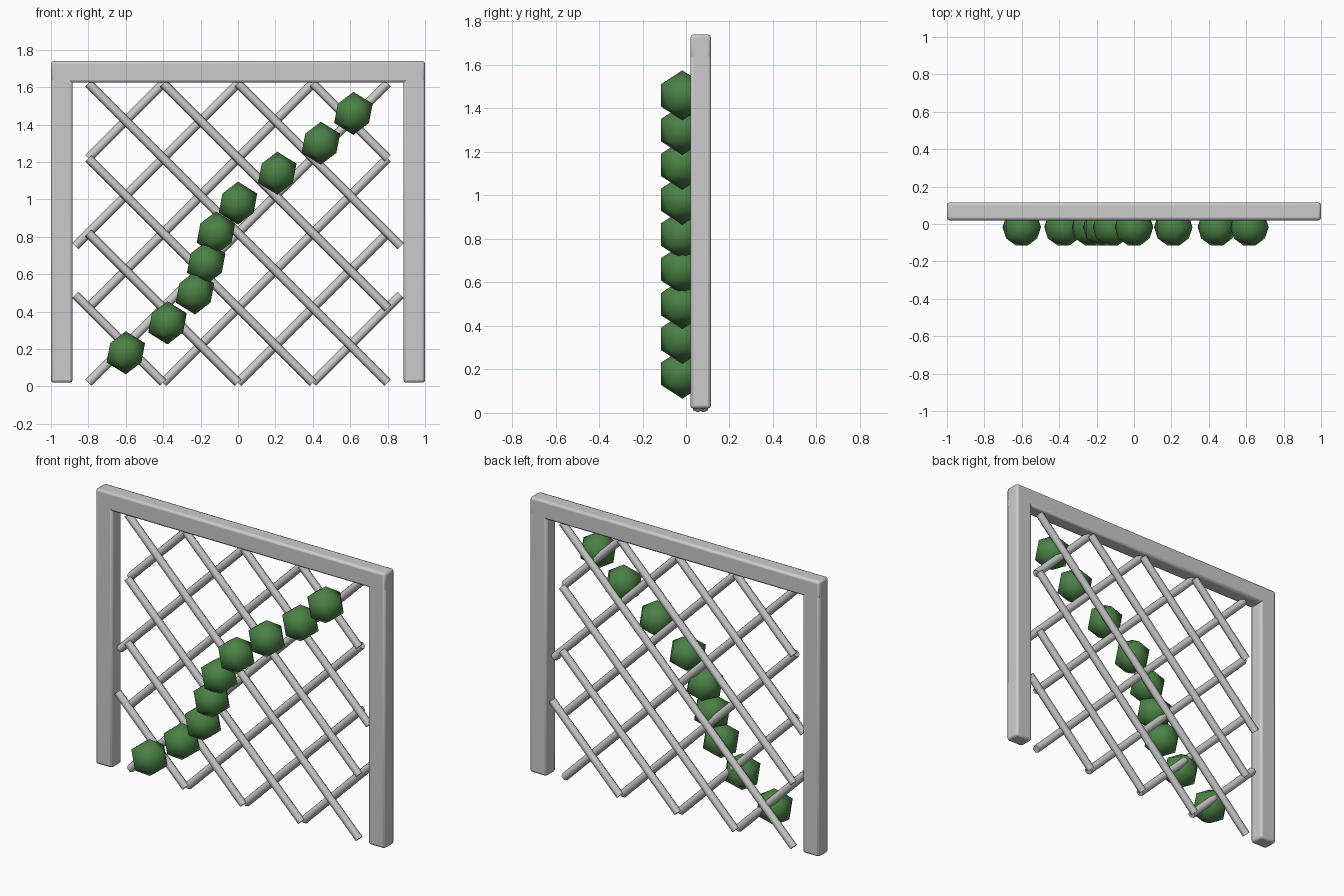
import bpy
from math import pi
from mathutils import Vector

if "Cube" in bpy.data.objects:
    bpy.data.objects.remove(bpy.data.objects["Cube"])

FRAME_Y = 0.067


def smooth(obj, angle=0.6):
    bpy.ops.object.select_all(action='DESELECT')
    obj.select_set(True)
    bpy.context.view_layer.objects.active = obj
    bpy.ops.object.shade_smooth_by_angle(angle=angle)


def box(name, lo, hi, bevel=0.014):
    lo, hi = Vector(lo), Vector(hi)
    bpy.ops.mesh.primitive_cube_add(size=1, location=(lo + hi) / 2)
    obj = bpy.context.object
    obj.name = name
    obj.scale = hi - lo
    bpy.ops.object.transform_apply(location=False, rotation=False, scale=True)
    mod = obj.modifiers.new("edge_bevel", 'BEVEL')
    mod.width = bevel
    mod.segments = 2
    smooth(obj)
    return obj


def bar(name, a, b, radius=0.024):
    a, b = Vector(a), Vector(b)
    bpy.ops.mesh.primitive_cylinder_add(vertices=6, radius=radius, depth=(b - a).length,
                                        location=(a + b) / 2)
    obj = bpy.context.object
    obj.name = name
    obj.rotation_euler = (b - a).to_track_quat('Z', 'Y').to_euler()
    smooth(obj, 1.1)
    return obj


# Frame: two posts and a top beam
y0, y1 = 0.02, 0.115
for side, x0, x1 in (("left", -1, -0.885), ("right", 0.885, 1)):
    box(side + "_post", (x0, y0, 0.02), (x1, y1, 1.735))
box("top_beam", (-1, y0, 1.625), (1, y1, 1.74))

# Lattice: rising bars as (x, z) end points, mirrored for the falling bars
rising = [
    ((-0.80, 0.02), (0.80, 1.62)),
    ((-0.40, 0.02), (0.80, 1.22)),
    ((0.00, 0.02), (0.80, 0.82)),
    ((0.40, 0.02), (0.87, 0.49)),
    ((-0.80, 0.42), (0.40, 1.62)),
    ((-0.87, 0.75), (0.00, 1.62)),
    ((-0.80, 1.22), (-0.40, 1.62)),
]
for i, ((xa, za), (xb, zb)) in enumerate(rising):
    bar(f"rising_slat_{i}", (xa, FRAME_Y + 0.013, za), (xb, FRAME_Y + 0.013, zb))
    bar(f"falling_slat_{i}", (-xa, FRAME_Y - 0.013, za), (-xb, FRAME_Y - 0.013, zb))

# Climbing foliage clumps
green = bpy.data.materials.new("leaf_green")
green.diffuse_color = (0.07, 0.22, 0.06, 1)
green.use_nodes = True
green.node_tree.nodes["Principled BSDF"].inputs["Base Color"].default_value = green.diffuse_color
clump_x = [-0.60, -0.377, -0.23, -0.17, -0.118, 0.0, 0.21, 0.443, 0.617]
for i, x in enumerate(clump_x):
    bpy.ops.mesh.primitive_ico_sphere_add(subdivisions=1, radius=0.115,
                                          location=(x, -0.017, 0.18 + 0.16 * i))
    clump = bpy.context.object
    clump.name = f"leaf_clump_{i}"
    clump.data.materials.append(green)
    smooth(clump, pi)
